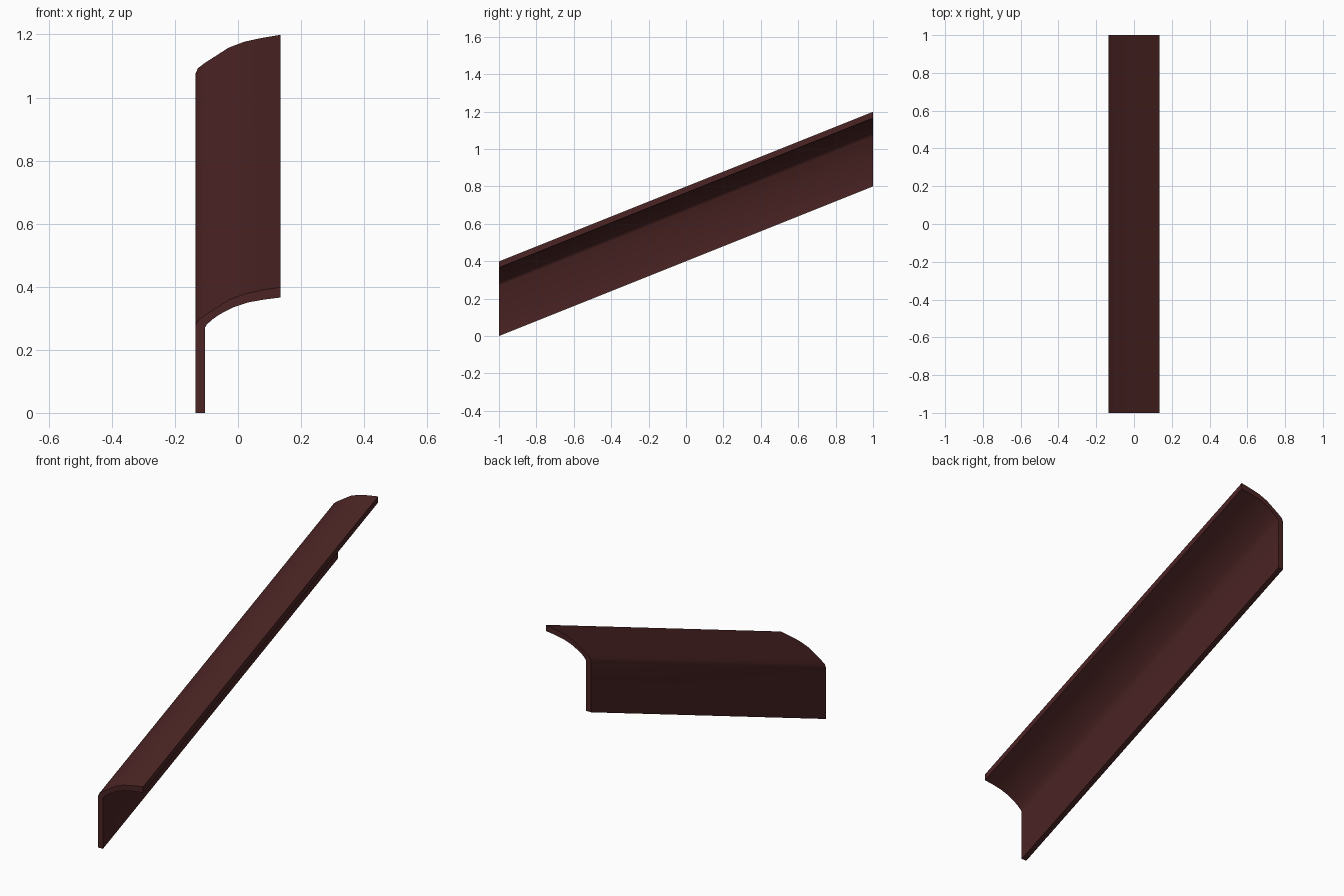
import bpy, bmesh

if "Cube" in bpy.data.objects:
    bpy.data.objects.remove(bpy.data.objects["Cube"])

# Cross-section at the low front end: outer and inner skin, bottom to tip (x, z)
outer = [(-.135, 0), (-.135, .276), (-.127, .293), (-.105, .310), (-.075, .329),
         (-.03, .358), (.02, .377), (.075, .389), (.135, .399)]
inner = [(-.105, 0), (-.105, .270), (-.099, .280), (-.083, .295), (-.059, .312),
         (-.015, .335), (.03, .350), (.08, .359), (.135, .366)]
RISE = 0.8

# Sloping rail: closed profile swept from y=-1 to y=1 while climbing
bm = bmesh.new()
n = len(outer)
loop = outer + inner[::-1]
front = [bm.verts.new((x, -1, z)) for x, z in loop]
back = [bm.verts.new((x, 1, z + RISE)) for x, z in loop]
m = len(loop)
for i in range(m):
    j = (i + 1) % m
    bm.faces.new((front[i], front[j], back[j], back[i]))
# End caps as strips between the two skins
for ring in (front, back):
    for i in range(n - 1):
        bm.faces.new((ring[i], ring[i + 1], ring[m - 2 - i], ring[m - 1 - i]))
bmesh.ops.recalc_face_normals(bm, faces=bm.faces)

mesh = bpy.data.meshes.new("sloping_rail")
bm.to_mesh(mesh)
bm.free()
rail = bpy.data.objects.new("sloping_rail", mesh)
bpy.context.collection.objects.link(rail)

# Dark red-brown paint
paint = bpy.data.materials.new("dark_red_brown")
paint.diffuse_color = (.07, .017, .017, 1)
paint.use_nodes = True
paint.node_tree.nodes["Principled BSDF"].inputs["Base Color"].default_value = paint.diffuse_color
mesh.materials.append(paint)

bpy.context.view_layer.objects.active = rail
rail.select_set(True)
bpy.ops.object.shade_smooth_by_angle(angle=0.6)
